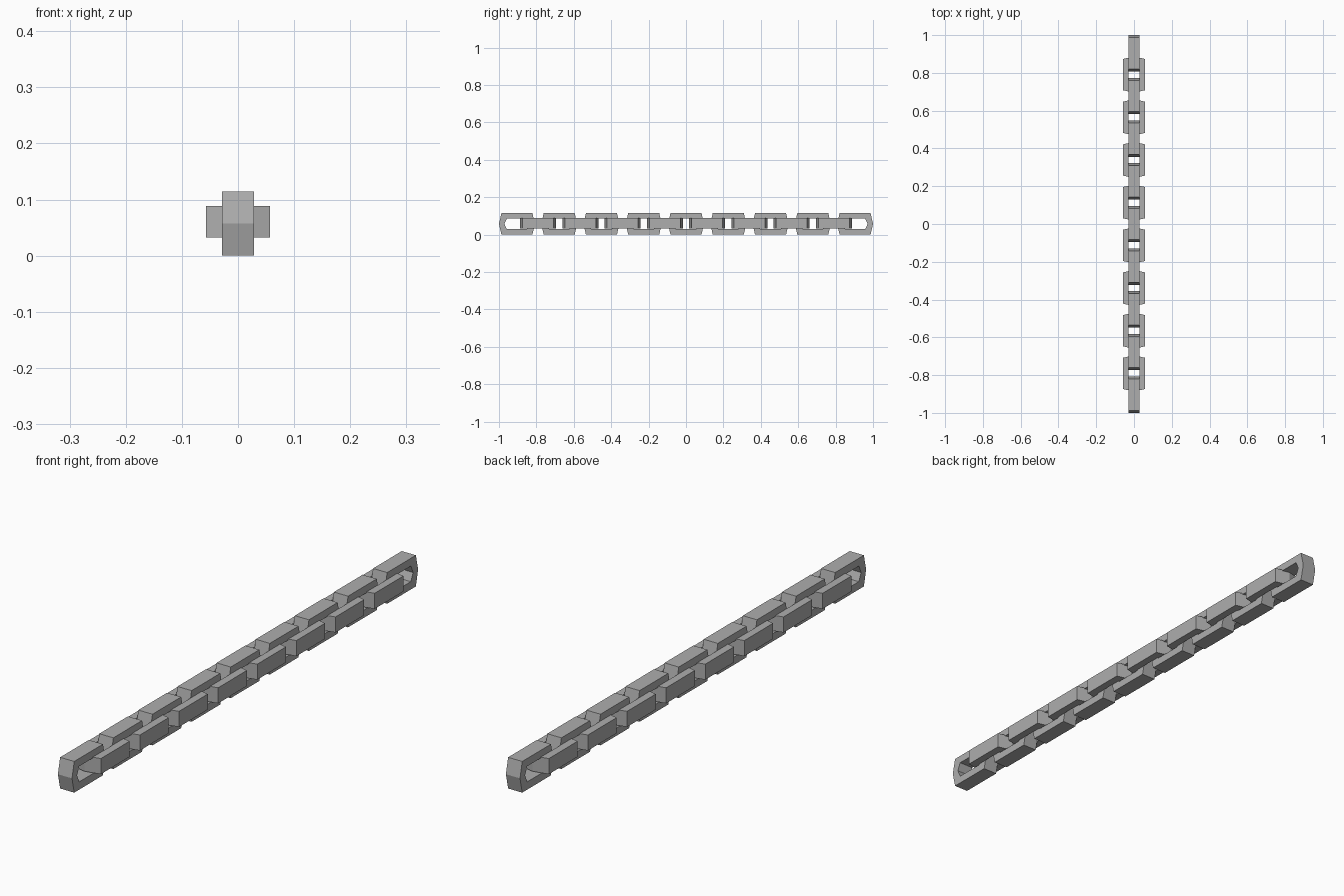
import bpy, bmesh
from math import pi

if "Cube" in bpy.data.objects:
    bpy.data.objects.remove(bpy.data.objects["Cube"], do_unlink=True)

# Plain grey steel
steel = bpy.data.materials.new("grey steel")
steel.use_nodes = True
steel.diffuse_color = (0.42, 0.42, 0.42, 1)
steel.node_tree.nodes["Principled BSDF"].inputs["Base Color"].default_value = steel.diffuse_color

PITCH = 0.226        # distance between links of the same direction
HALF_WIDTH = 0.0285  # half the depth of the link's bar
MID = 0.057          # height of the chain's axis


def hexagon(tip, corner, height):
    """Long hexagon in the y-z plane, pointed at both ends."""
    return [(-tip, 0), (-corner, -height), (corner, -height),
            (tip, 0), (corner, height), (-corner, height)]


def link_mesh():
    """Faceted ring: an outer hexagon with a hexagonal hole."""
    bm = bmesh.new()
    loops = []
    for outline in (hexagon(0.096, 0.083, MID), hexagon(0.067, 0.054, 0.0285)):
        for x in (-HALF_WIDTH, HALF_WIDTH):
            loops.append([bm.verts.new((x, y, z)) for y, z in outline])
    outer_r, outer_l, inner_r, inner_l = loops
    for a, b in ((outer_r, outer_l), (outer_l, inner_l),
                 (inner_l, inner_r), (inner_r, outer_r)):
        for i in range(6):
            j = (i + 1) % 6
            bm.faces.new((a[i], a[j], b[j], b[i]))
    bmesh.ops.recalc_face_normals(bm, faces=bm.faces)
    mesh = bpy.data.meshes.new("chain_link")
    bm.to_mesh(mesh)
    bm.free()
    mesh.materials.append(steel)
    return mesh


def add_links(name, mesh, count, height, roll):
    """Row of equal links centred along y."""
    for i in range(count):
        link = bpy.data.objects.new(f"{name}_{i + 1}", mesh)
        link.location = (0, (i - (count - 1) / 2) * PITCH, height)
        link.rotation_euler.y = roll
        bpy.context.collection.objects.link(link)


# Upright links alternate with flat ones, which sit slightly higher
mesh = link_mesh()
add_links("upright_link", mesh, 9, MID, 0)
add_links("flat_link", mesh, 8, MID + 0.0035, pi / 2)
